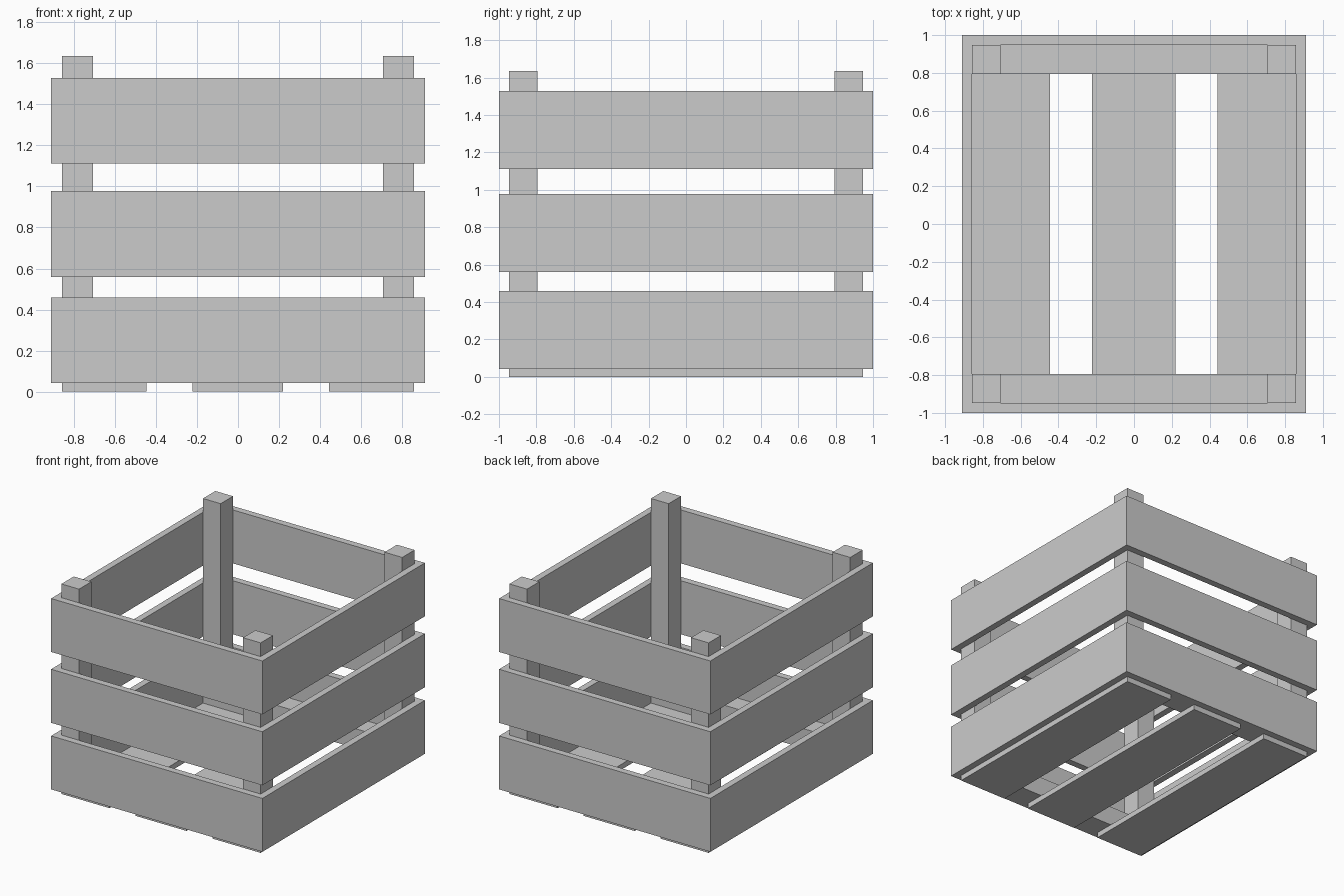
import bpy, bmesh

if "Cube" in bpy.data.objects:
    bpy.data.objects.remove(bpy.data.objects["Cube"])

HX, HY = 0.91, 1.0      # outer half sizes of the crate
IX, IY = 0.858, 0.947   # inner half sizes of the slat walls
POST = 0.152            # post and cleat section
FLOOR = 0.042           # floor board thickness


def finish(bm, name):
    bmesh.ops.recalc_face_normals(bm, faces=bm.faces)
    mesh = bpy.data.meshes.new(name)
    bm.to_mesh(mesh)
    bm.free()
    obj = bpy.data.objects.new(name, mesh)
    bpy.context.collection.objects.link(obj)
    return obj


def box(name, lo, hi):
    bm = bmesh.new()
    bmesh.ops.create_cube(bm, size=1)
    for v in bm.verts:
        v.co = [(a + b) / 2 + c * (b - a) for a, b, c in zip(lo, hi, v.co)]
    return finish(bm, name)


def slat_ring(name, z0, z1):
    # four mitred boards joined at the corners
    bm = bmesh.new()
    corners = [(-1, -1), (1, -1), (1, 1), (-1, 1)]
    outer = [bm.verts.new((sx * HX, sy * HY, z0)) for sx, sy in corners]
    inner = [bm.verts.new((sx * IX, sy * IY, z0)) for sx, sy in corners]
    faces = []
    for i in range(4):
        j = (i + 1) % 4
        faces.append(bm.faces.new((outer[i], outer[j], inner[j], inner[i])))
    ext = bmesh.ops.extrude_face_region(bm, geom=faces, use_keep_orig=True)
    top = [g for g in ext["geom"] if isinstance(g, bmesh.types.BMVert)]
    bmesh.ops.translate(bm, verts=top, vec=(0, 0, z1 - z0))
    return finish(bm, name)


# Slatted walls, three tiers
for name, z0, z1 in (("lower_slats", FLOOR, 0.458),
                     ("middle_slats", 0.56, 0.977),
                     ("upper_slats", 1.112, 1.528)):
    slat_ring(name, z0, z1)

# Floor boards
for name, x0, x1 in (("floor_board_left", -IX, -0.445),
                     ("floor_board_middle", -0.222, 0.22),
                     ("floor_board_right", 0.443, IX)):
    box(name, (x0, -IY, 0), (x1, IY, FLOOR))

# Corner posts
for sx, side in ((-1, "left"), (1, "right")):
    for sy, end in ((-1, "front"), (1, "back")):
        xs = sorted((sx * IX, sx * (IX - POST)))
        ys = sorted((sy * IY, sy * (IY - POST)))
        box(f"post_{end}_{side}", (xs[0], ys[0], FLOOR), (xs[1], ys[1], 1.635))

# Cleats joining the floor boards between the posts
for sy, end in ((-1, "front"), (1, "back")):
    ys = sorted((sy * IY, sy * (IY - POST)))
    box(f"floor_cleat_{end}", (-IX + POST, ys[0], FLOOR),
        (IX - POST, ys[1], FLOOR + POST))
